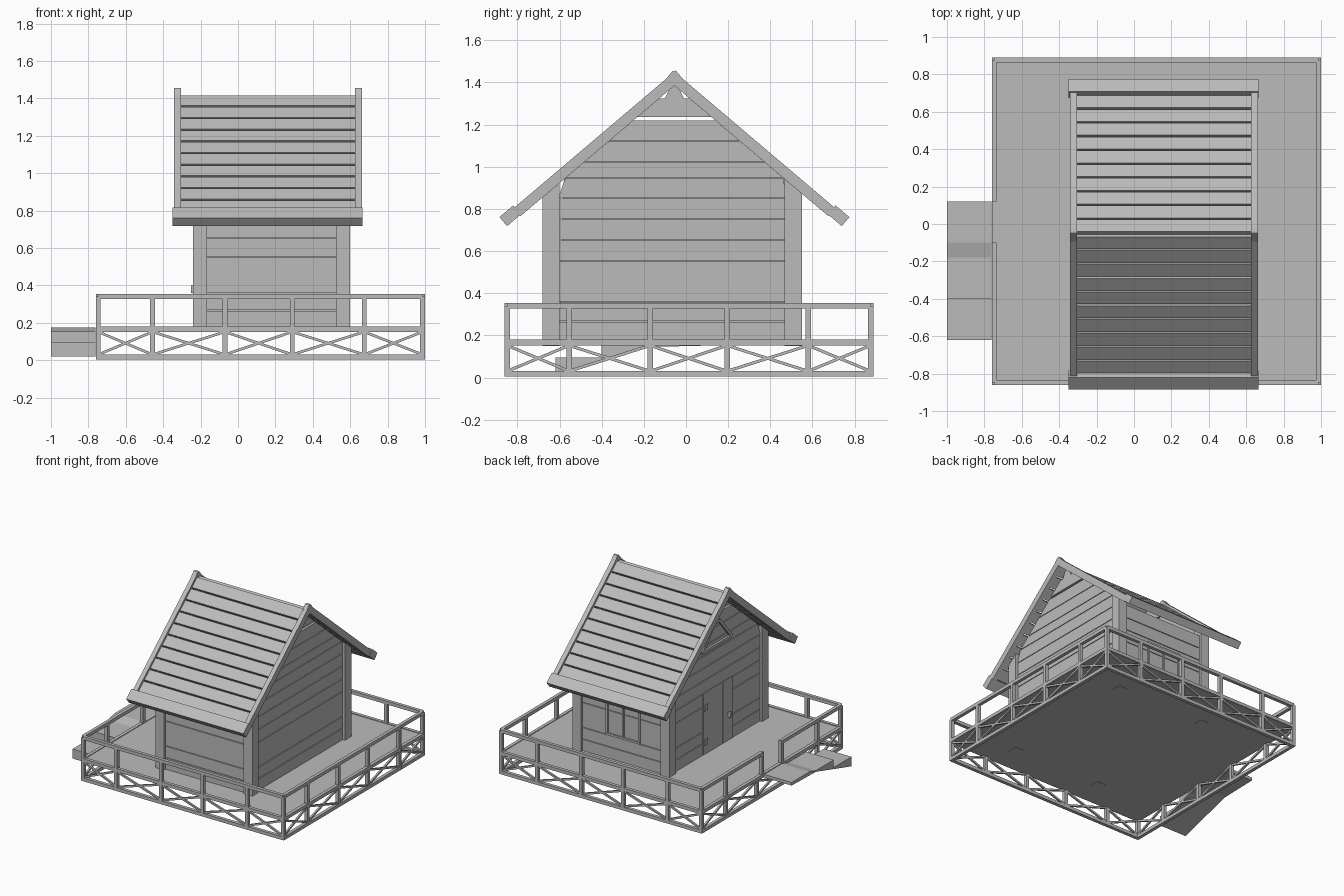
import bpy, bmesh, math
from mathutils import Vector, Matrix

if "Cube" in bpy.data.objects:
    bpy.data.objects.remove(bpy.data.objects["Cube"])

wood = bpy.data.materials.new("weathered_grey")
wood.use_nodes = True
GREY = (0.5, 0.5, 0.5, 1)
wood.diffuse_color = GREY
wood.node_tree.nodes["Principled BSDF"].inputs["Base Color"].default_value = GREY


class Part:
    """Collects blocks and prisms into one named object."""
    def __init__(self, name):
        self.name, self.bm = name, bmesh.new()

    def box(self, x0, x1, y0, y1, z0, z1, matrix=None):
        centre = Vector(((x0 + x1) / 2, (y0 + y1) / 2, (z0 + z1) / 2))
        m = Matrix.Translation(centre) @ Matrix.Diagonal((x1 - x0, y1 - y0, z1 - z0, 1))
        bmesh.ops.create_cube(self.bm, size=1, matrix=(matrix or Matrix()) @ m)

    def bar(self, a, b, w):
        a, b = Vector(a), Vector(b)
        turn = (b - a).to_track_quat('X', 'Z').to_matrix().to_4x4()
        m = Matrix.Translation((a + b) / 2) @ turn @ Matrix.Diagonal(((b - a).length, w, w, 1))
        bmesh.ops.create_cube(self.bm, size=1, matrix=m)

    def prism(self, x0, x1, points):
        face = self.bm.faces.new([self.bm.verts.new((x0, y, z)) for y, z in points])
        new = bmesh.ops.extrude_face_region(self.bm, geom=[face])["geom"]
        verts = [v for v in new if isinstance(v, bmesh.types.BMVert)]
        bmesh.ops.translate(self.bm, vec=(x1 - x0, 0, 0), verts=verts)

    def done(self):
        bmesh.ops.recalc_face_normals(self.bm, faces=self.bm.faces)
        mesh = bpy.data.meshes.new(self.name)
        self.bm.to_mesh(mesh)
        self.bm.free()
        mesh.materials.append(wood)
        bpy.context.collection.objects.link(bpy.data.objects.new(self.name, mesh))


# Deck floor
p = Part("deck_floor")
p.box(-0.755, 0.995, -0.855, 0.885, 0.152, 0.175)
p.done()

# Railing: posts, rails and crossed braces on each side
X0, X1, Y0, Y1, W = -0.747, 0.987, -0.848, 0.876, 0.026
xs = [X0, -0.457, -0.07, 0.29, 0.675, X1]
ys = [Y0, -0.555, -0.17, 0.195, 0.58, Y1]
GAP = (-0.10, 0.12)


def railing(name, at, stops, gap=None):
    p = Part(name)
    for s in stops:
        top = 0.165 if gap and gap[0] - 0.1 < s < gap[1] + 0.1 else 0.34
        p.bar((*at(s), 0.005), (*at(s), top), W)
    for z in (0.017, 0.167, 0.341):
        runs = [(stops[0], stops[-1])]
        if gap and z > 0.2:
            runs = [(stops[0], gap[0]), (gap[1], stops[-1])]
            for s in (gap[0] - W / 2, gap[1] + W / 2):
                p.bar((*at(s), 0.16), (*at(s), 0.34), W)
        for a, b in runs:
            p.bar((*at(a), z), (*at(b), z), W)
    for a, b in zip(stops, stops[1:]):
        p.bar((*at(a), 0.03), (*at(b), 0.152), 0.014)
        p.bar((*at(a), 0.152), (*at(b), 0.03), 0.014)
    p.done()


railing("front_railing", lambda s: (s, Y0), xs)
railing("back_railing", lambda s: (s, Y1), xs)
railing("left_railing", lambda s: (X1, s), ys)
railing("right_railing", lambda s: (X0, s), ys, GAP)

# Landing and entry steps
p = Part("entry_steps")
p.prism(-1.0, -0.762, [(0.12, 0.152), (0.12, 0.176), (-0.10, 0.176), (-0.18, 0.155),
                       (-0.40, 0.155), (-0.40, 0.095), (-0.62, 0.095), (-0.62, 0.02),
                       (-0.18, 0.145)])
p.done()

# Roof geometry
RIDGE_Y, RIDGE_Z, PITCH = -0.055, 1.418, math.radians(40.3)
SLOPE = math.tan(PITCH)


def under(y):
    return RIDGE_Z - 0.033 - SLOPE * abs(y - RIDGE_Y)


def half_width(z):
    return (RIDGE_Z - 0.033 - z) / SLOPE


# Corner posts
p = Part("corner_posts")
for x0, x1 in ((-0.24, -0.165), (0.525, 0.60)):
    for y0, y1 in ((-0.68, -0.60), (0.468, 0.55)):
        p.prism(x0, x1, [(y0, 0.15), (y1, 0.15), (y1, under(y1)), (y0, under(y0))])
p.done()

# Gable walls: stacked boards clipped to the roof, over a thin liner
WY0, WY1 = -0.605, 0.472
levels = [0.17, 0.268, 0.36, 0.555, 0.655, 0.755, 0.855, 0.95, 1.025, 1.125, 1.225]


def span(z):
    h = half_width(z)
    return max(WY0, RIDGE_Y - h), min(WY1, RIDGE_Y + h)


def board(p, x0, x1, z0, z1):
    (a, b), (c, d) = span(z0), span(z1)
    p.prism(x0, x1, [(a, z0), (b, z0), (d, z1), (c, z1)])


for name, x0, x1, lin in (("left_gable_wall", 0.552, 0.58, 0.545),
                          ("right_gable_wall", -0.22, -0.192, -0.19)):
    p = Part(name)
    for z0, z1 in zip(levels, levels[1:]):
        board(p, x0, x1, z0, z1 - 0.005)
    board(p, x0, x1, 1.236, 1.325)
    p.prism(x0, x1, [(RIDGE_Y - 0.045, 1.325), (RIDGE_Y + 0.045, 1.325),
                     (RIDGE_Y + 0.015, 1.385), (RIDGE_Y - 0.015, 1.385)])
    for z0, z1 in ((0.17, 0.94), (0.94, 1.218)):
        board(p, lin, lin + 0.005, z0, z1)
    p.done()

# Front and back walls
for name, y0, y1, lin in (("front_wall", -0.66, -0.632, -0.63),
                          ("back_wall", 0.502, 0.53, 0.495)):
    p = Part(name)
    rows = levels[:6] + [0.86]
    for z0, z1 in zip(rows, rows[1:]):
        p.box(-0.167, 0.527, y0, y1, z0, z1 - 0.005)
    p.box(-0.167, 0.527, lin, lin + 0.005, 0.17, 0.855)
    p.done()

# Roof: slope-aligned frame, s runs down from the ridge
for name, side in (("front", -1), ("back", 1)):
    m = Matrix.Translation((0, RIDGE_Y, RIDGE_Z)) @ Matrix.Rotation(-side * PITCH, 4, 'X')

    def slab(p, x0, x1, s0, s1, n0, n1):
        p.box(x0, x1, *sorted((side * s0, side * s1)), n0, n1, m)

    p = Part(name + "_roof_boards")
    step = 0.0965
    for i in range(10):
        s = 0.012 + i * step
        slab(p, -0.306, 0.627, s, s + step - 0.011, -0.02, 0.008)
    p.done()
    p = Part(name + "_barge_boards")
    for x0, x1 in ((-0.341, -0.305), (0.626, 0.662)):
        slab(p, x0, x1, -0.03, 0.98, -0.025, 0.025)
    p.done()
    p = Part(name + "_eave_beam")
    slab(p, -0.35, 0.666, 0.972, 1.058, -0.02, 0.036)
    p.done()

# Door with boards, hinges and handle
p = Part("door")
for i in range(3):
    y = -0.25 + i * 0.12
    p.box(-0.226, -0.215, y, y + 0.117, 0.178, 0.66)
for z in (0.25, 0.52):
    p.box(-0.234, -0.22, 0.06, 0.10, z, z + 0.045)
p.box(-0.25, -0.22, -0.215, -0.195, 0.36, 0.40)
p.done()

# Gable window frame
p = Part("gable_window_frame")
corners = [(-0.225, 0.125, 0.985), (-0.225, -0.235, 0.985),
           (-0.225, -0.085, 1.165), (-0.225, -0.025, 1.165)]
for a, b in zip(corners, corners[1:] + corners[:1]):
    p.bar(a, b, 0.022)
p.done()

# Back window frame
p = Part("back_window_frame")
for x in (0.03, 0.17, 0.31):
    p.box(x - 0.008, x + 0.008, 0.52, 0.54, 0.36, 0.62)
for z in (0.36, 0.61):
    p.box(0.022, 0.318, 0.52, 0.542, z, z + 0.016)
p.done()
